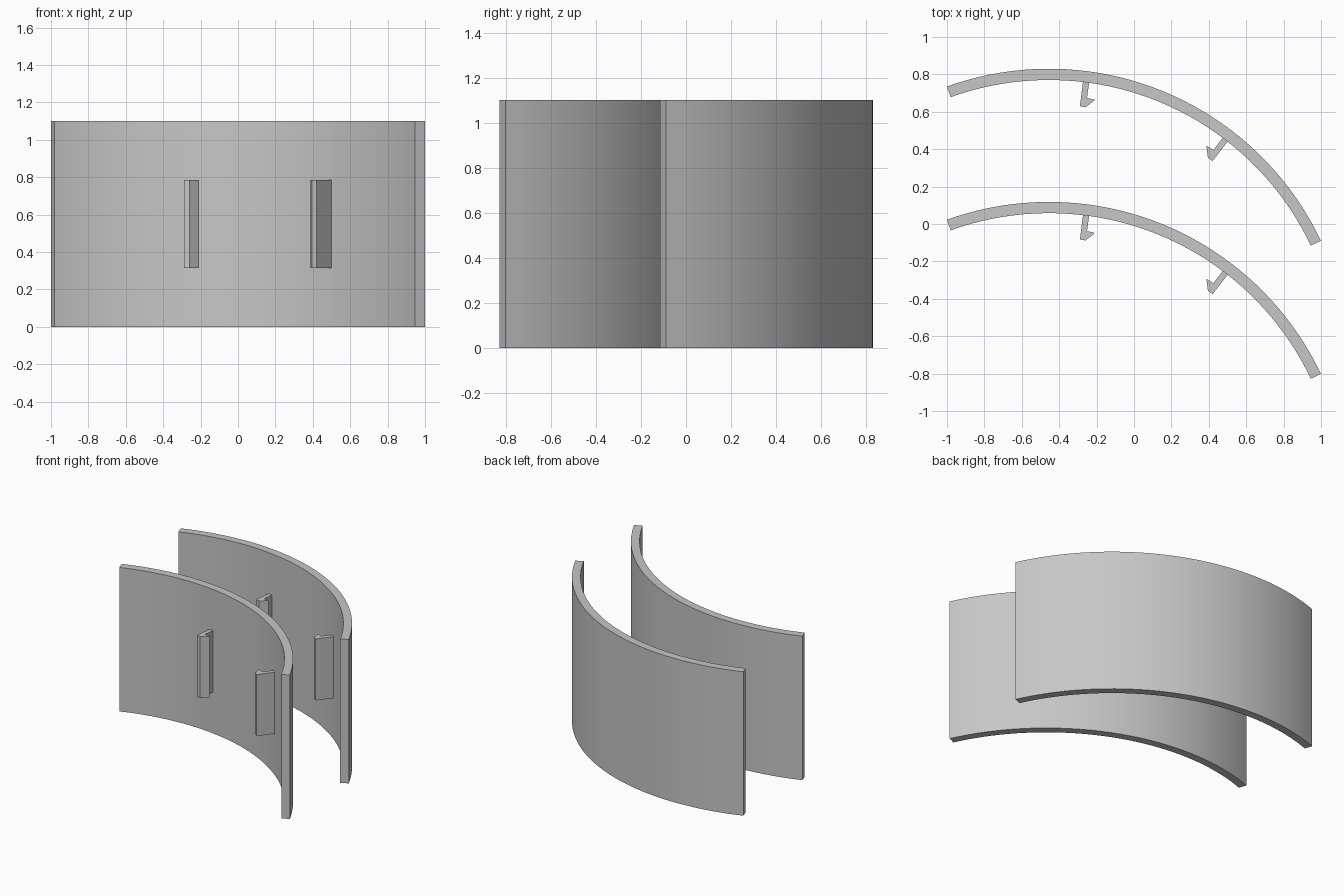
import bpy
import bmesh
import math

if "Cube" in bpy.data.objects:
    bpy.data.objects.remove(bpy.data.objects["Cube"])

CX, CY = -0.455, -0.78          # arc centre of the rear panel
R_OUT, R_IN = 1.61, 1.55        # panel radii
A0, A1 = math.radians(25.4), math.radians(109.8)
HEIGHT = 1.10
SPACING = 0.712                 # distance between the two panels
SEGMENTS = 40

grey = bpy.data.materials.new("plain grey")
grey.diffuse_color = (0.57, 0.57, 0.57, 1)
grey.use_nodes = True
grey.node_tree.nodes["Principled BSDF"].inputs["Base Color"].default_value = grey.diffuse_color


def extrude_profile(name, points, z0, z1, y_shift):
    """Solid prism from a plan outline."""
    bm = bmesh.new()
    low = [bm.verts.new((x, y + y_shift, z0)) for x, y in points]
    high = [bm.verts.new((x, y + y_shift, z1)) for x, y in points]
    bm.faces.new(low[::-1])
    bm.faces.new(high)
    n = len(points)
    for i in range(n):
        j = (i + 1) % n
        bm.faces.new((low[i], low[j], high[j], high[i]))
    bmesh.ops.recalc_face_normals(bm, faces=bm.faces)
    mesh = bpy.data.meshes.new(name)
    bm.to_mesh(mesh)
    bm.free()
    mesh.materials.append(grey)
    obj = bpy.data.objects.new(name, mesh)
    bpy.context.collection.objects.link(obj)
    return obj


def arc(radius):
    steps = [A0 + (A1 - A0) * i / SEGMENTS for i in range(SEGMENTS + 1)]
    return [(CX + radius * math.cos(a), CY + radius * math.sin(a)) for a in steps]


def mirrored(points):
    """Reflect the outline across the panel's middle radius."""
    out = []
    for x, y in points:
        r = math.hypot(x - CX, y - CY)
        a = 2 * (A0 + A1) / 2 - math.atan2(y - CY, x - CX)
        out.append((CX + r * math.cos(a), CY + r * math.sin(a)))
    return out


panel_outline = arc(R_OUT) + arc(R_IN)[::-1]

# Hooked clip outline; its root sinks a little into the panel
hook = [(-0.271, 0.775), (-0.289, 0.63), (-0.259, 0.624),
        (-0.208, 0.664), (-0.251, 0.674), (-0.238, 0.772)]

for side, shift in (("rear", 0.0), ("front", -SPACING)):
    # Curved panel
    panel = extrude_profile(side + "_curved_panel", panel_outline, 0, HEIGHT, shift)
    bpy.ops.object.select_all(action='DESELECT')
    panel.select_set(True)
    bpy.context.view_layer.objects.active = panel
    bpy.ops.object.shade_smooth_by_angle(angle=math.radians(30))
    # Pair of clips on the inner face
    extrude_profile(side + "_left_clip", hook, 0.316, 0.786, shift)
    extrude_profile(side + "_right_clip", mirrored(hook), 0.316, 0.786, shift)
